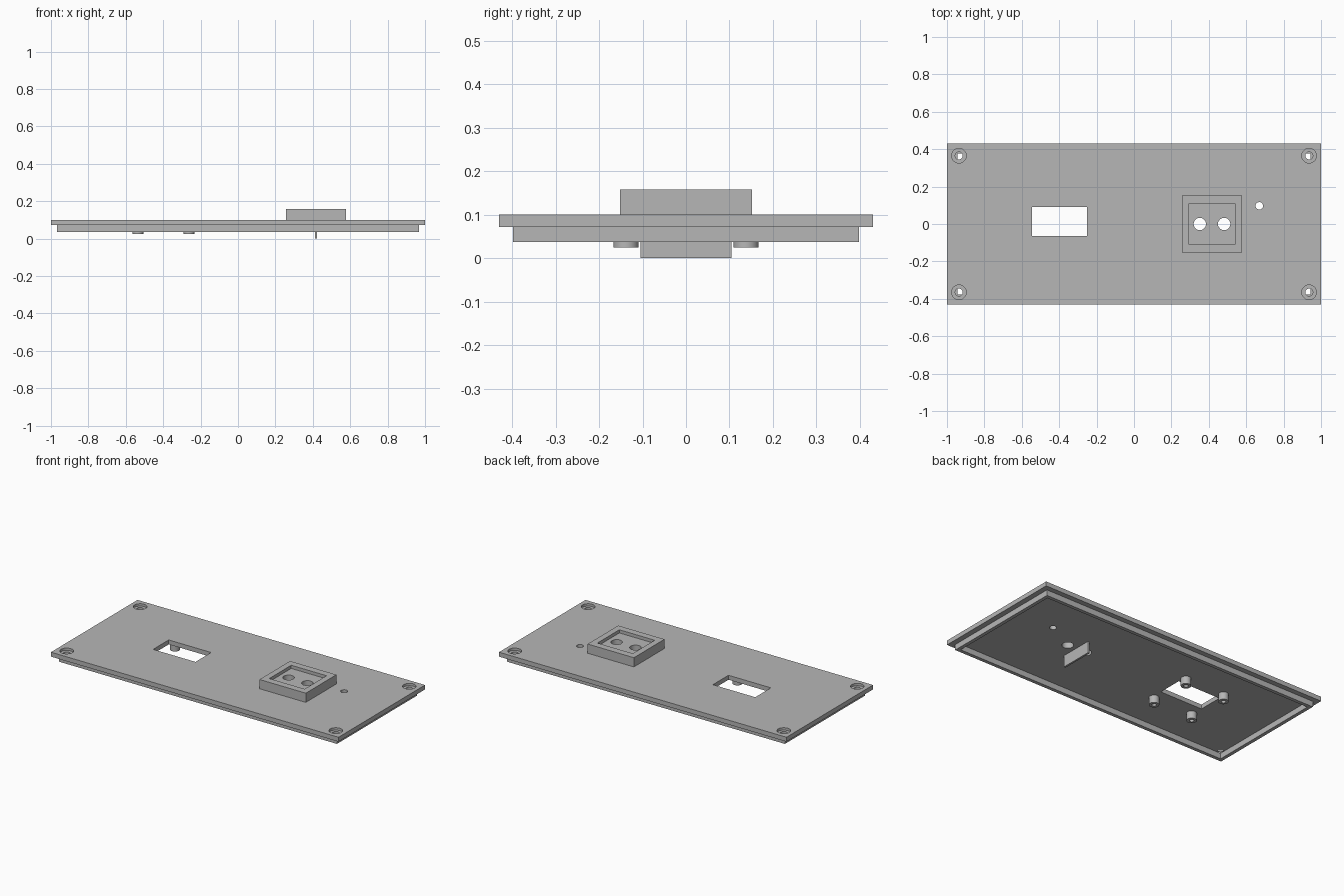
import bpy
import math

cube = bpy.data.objects.get("Cube")
if cube:
    bpy.data.objects.remove(cube, do_unlink=True)

grey = bpy.data.materials.new("plain_grey")
grey.use_nodes = True
colour = (0.47, 0.47, 0.47, 1)
grey.diffuse_color = colour
grey.node_tree.nodes["Principled BSDF"].inputs["Base Color"].default_value = colour


def finish(name):
    obj = bpy.context.object
    obj.name = name
    obj.data.materials.append(grey)
    return obj


def box(name, x0, x1, y0, y1, z0, z1):
    bpy.ops.mesh.primitive_cube_add(size=1, location=((x0 + x1) / 2, (y0 + y1) / 2, (z0 + z1) / 2))
    obj = finish(name)
    obj.scale = (x1 - x0, y1 - y0, z1 - z0)
    bpy.ops.object.transform_apply(location=False, rotation=False, scale=True)
    return obj


def cylinder(name, x, y, radius, z0, z1):
    bpy.ops.mesh.primitive_cylinder_add(vertices=40, radius=radius, depth=z1 - z0,
                                        location=(x, y, (z0 + z1) / 2))
    return finish(name)


def cut(target, cutters):
    # subtract each cutter, then discard it
    bpy.ops.object.select_all(action='DESELECT')
    target.select_set(True)
    bpy.context.view_layer.objects.active = target
    for cutter in cutters:
        cutter.hide_render = True
        mod = target.modifiers.new("cut", 'BOOLEAN')
        mod.operation = 'DIFFERENCE'
        mod.solver = 'EXACT'
        mod.object = cutter
        bpy.ops.object.modifier_apply(modifier=mod.name)
        bpy.data.objects.remove(cutter, do_unlink=True)
    bpy.ops.object.shade_smooth_by_angle(angle=math.radians(30))


LOW, TOP = 0.072, 0.1     # panel underside and top
RIM = 0.037               # bottom of the rim
SOCKET = 0.417            # socket centre in x
PINS = (SOCKET - 0.065, SOCKET + 0.065)

# Panel with window, counterbored screw holes, socket holes and indicator hole
panel = box("panel", -1, 1, -0.43, 0.43, LOW, TOP)
cutters = [box("window_cutter", -0.545, -0.25, -0.065, 0.09, 0, 0.2),
           cylinder("indicator_cutter", 0.67, 0.097, 0.02, 0, 0.2)]
cutters += [cylinder("pin_cutter", x, 0, 0.033, 0, 0.2) for x in PINS]
for x in (-0.936, 0.936):
    for y in (-0.365, 0.365):
        cutters.append(cylinder("screw_cutter", x, y, 0.02, 0, 0.2))
        cutters.append(cylinder("counterbore_cutter", x, y, 0.039, 0.085, 0.2))
cut(panel, cutters)

# Rim under the panel
rim = box("locating_rim", -0.967, 0.967, -0.398, 0.398, RIM, LOW)
cut(rim, [box("rim_cutter", -0.945, 0.945, -0.376, 0.376, 0, 0.2)])

# Raised socket with a shallow pocket and two pin holes
socket = box("socket_housing", SOCKET - 0.161, SOCKET + 0.161, -0.152, 0.152, TOP, 0.158)
cutters = [box("pocket_cutter", SOCKET - 0.123, SOCKET + 0.123, -0.109, 0.109, 0.138, 0.2)]
cutters += [cylinder("pin_cutter", x, 0, 0.033, 0, 0.2) for x in PINS]
cut(socket, cutters)

# Divider between the pin holes
box("divider_fin", SOCKET - 0.006, SOCKET + 0.006, -0.105, 0.105, 0, LOW)

# Hollow standoffs around the window
for x, side in ((-0.535, "right"), (-0.262, "left")):
    for y, end in ((-0.138, "front"), (0.138, "back")):
        post = cylinder(f"standoff_{end}_{side}", x, y, 0.029, 0.025, LOW)
        cut(post, [cylinder("bore_cutter", x, y, 0.013, 0, 0.066)])
